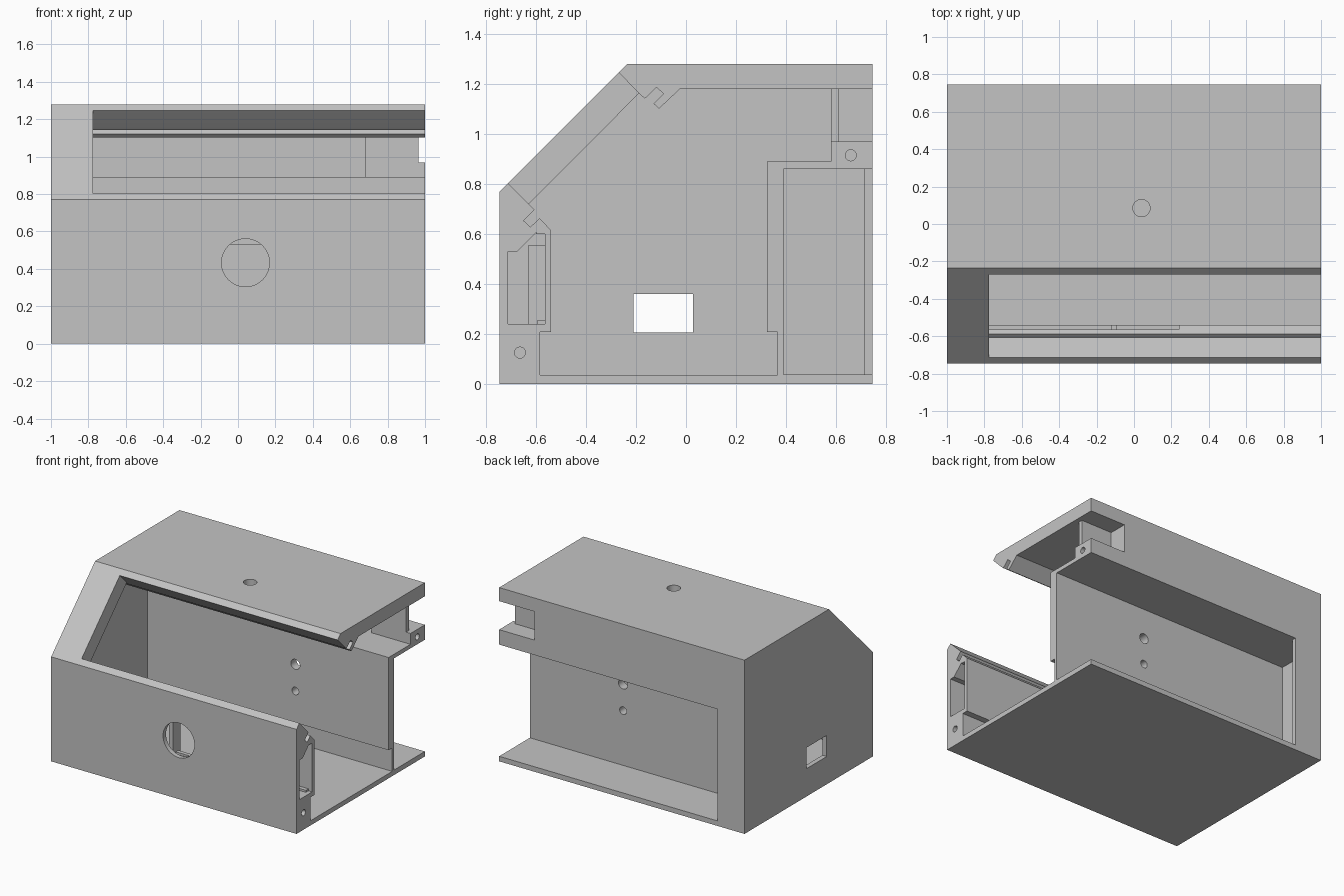
import bpy
import bmesh
import math
from mathutils import Matrix, Vector

old = bpy.data.objects.get("Cube")
if old:
    bpy.data.objects.remove(old, do_unlink=True)

grey = bpy.data.materials.new("plain grey")
grey.use_nodes = True
COLOR = (0.55, 0.55, 0.55, 1)
grey.diffuse_color = COLOR
grey.node_tree.nodes["Principled BSDF"].inputs["Base Color"].default_value = COLOR


def add_object(name, bm):
    bmesh.ops.recalc_face_normals(bm, faces=bm.faces)
    mesh = bpy.data.meshes.new(name)
    bm.to_mesh(mesh)
    bm.free()
    mesh.materials.append(grey)
    obj = bpy.data.objects.new(name, mesh)
    bpy.context.collection.objects.link(obj)
    return obj


def prism(name, profile, x0, x1):
    """Extrude a (y, z) profile along x."""
    bm = bmesh.new()
    face = bm.faces.new([bm.verts.new((x0, y, z)) for y, z in profile])
    new = bmesh.ops.extrude_face_region(bm, geom=[face])["geom"]
    verts = [v for v in new if isinstance(v, bmesh.types.BMVert)]
    bmesh.ops.translate(bm, verts=verts, vec=(x1 - x0, 0, 0))
    return add_object(name, bm)


def box(name, x, y, z):
    return prism(name, [(y[0], z[0]), (y[1], z[0]), (y[1], z[1]), (y[0], z[1])], *x)


def rod(name, center, radius, length, axis):
    bm = bmesh.new()
    turn = Vector((0, 0, 1)).rotation_difference(Vector(axis)).to_matrix().to_4x4()
    bmesh.ops.create_cone(bm, cap_ends=True, segments=48, radius1=radius, radius2=radius,
                          depth=length, matrix=Matrix.Translation(center) @ turn)
    return add_object(name, bm)


def cut(target, *cutters):
    """Subtract every cutter, then remove it."""
    for cutter in cutters:
        mod = target.modifiers.new("cut", "BOOLEAN")
        mod.operation, mod.solver, mod.object = "DIFFERENCE", "EXACT", cutter
        bpy.context.view_layer.objects.active = target
        bpy.ops.object.modifier_apply(modifier=mod.name)
        bpy.data.objects.remove(cutter, do_unlink=True)


OPEN = 1.1   # cutters run out past the open end
WALL = -0.965

# Housing: sloped-front block, hollowed from the open end
housing = prism("housing", [(-0.747, 0), (0.747, 0), (0.747, 1.28), (-0.235, 1.28),
                            (-0.747, 0.77)], -1, 1)
cavity = prism("cavity", [
    (-0.713, 0.035), (0.367, 0.035), (0.367, 0.207), (0.325, 0.207),
    (0.325, 0.89), (0.713, 0.89), (0.713, 1.18), (-0.025, 1.18),
    # upper panel groove
    (-0.108, 1.102), (-0.13, 1.122), (-0.09, 1.162), (-0.118, 1.187), (-0.165, 1.142),
    (-0.188, 1.163),
    # lower panel groove
    (-0.63, 0.72), (-0.607, 0.697), (-0.65, 0.653), (-0.623, 0.628), (-0.587, 0.663),
    (-0.565, 0.64), (-0.675, 0.53), (-0.713, 0.53)], WALL, OPEN)
window = prism("window", [(-0.81, 0.9), (-0.71, 0.8), (-0.615, 0.705),
                          (-0.175, 1.15), (-0.265, 1.242), (-0.365, 1.342)], -0.775, OPEN)
cut(housing, cavity, window,
    box("rear_bay", (WALL, OPEN), (0.39, 0.713), (0.037, 0.86)),
    box("rear_opening", (-0.78, OPEN), (0.6, 0.9), (0.037, 0.86)),
    box("rear_notch", (0.71, OPEN), (0.61, 0.9), (0.97, 1.18)),
    box("side_port", (-1.2, -0.9), (-0.21, 0.028), (0.205, 0.36)),
    rod("top_hole", (0.04, 0.085, 1.25), 0.046, 0.3, (0, 0, 1)),
    rod("front_hole", (0.04, -0.74, 0.433), 0.128, 0.12, (0, 1, 0)),
    rod("large_cable_hole", (0.24, 0.36, 0.636), 0.037, 0.2, (0, 1, 0)),
    rod("small_cable_hole", (0.24, 0.36, 0.44), 0.028, 0.2, (0, 1, 0)))

# Screw blocks at the open end
upper_block = box("upper_screw_block", (0.68, 1), (0.58, 0.747), (0.86, 0.97))
cut(upper_block, rod("bore", (1, 0.66, 0.915), 0.022, 0.2, (1, 0, 0)))
lower_block = box("lower_screw_block", (0.78, 1), (-0.747, -0.585), (0.0, 0.23))
cut(lower_block, rod("bore", (1, -0.665, 0.125), 0.022, 0.2, (1, 0, 0)))

# Nook walls around the rear notch
box("nook_inner_wall", (0.68, 0.965), (0.58, 0.61), (0.96, 1.19))
box("nook_side_wall", (0.68, 0.71), (0.58, 0.73), (0.96, 1.19))

# Holder behind the round front hole
box("holder_shelf", (WALL, 1), (-0.73, -0.54), (0.208, 0.24))
prism("holder_plate", [(-0.565, 0.23), (-0.54, 0.23), (-0.54, 0.615), (-0.587, 0.663),
                       (-0.6, 0.6), (-0.565, 0.6)], 0.24, 1)
box("holder_rib", (-0.09, 0.97), (-0.595, -0.565), (0.23, 0.255))
box("holder_end_rib", (-0.12, -0.09), (-0.63, -0.54), (0.23, 0.555))

# Smooth the bores while keeping edges crisp
bpy.ops.object.select_all(action="DESELECT")
for obj in (housing, upper_block, lower_block):
    obj.select_set(True)
bpy.context.view_layer.objects.active = housing
bpy.ops.object.shade_smooth_by_angle(angle=math.radians(30))
